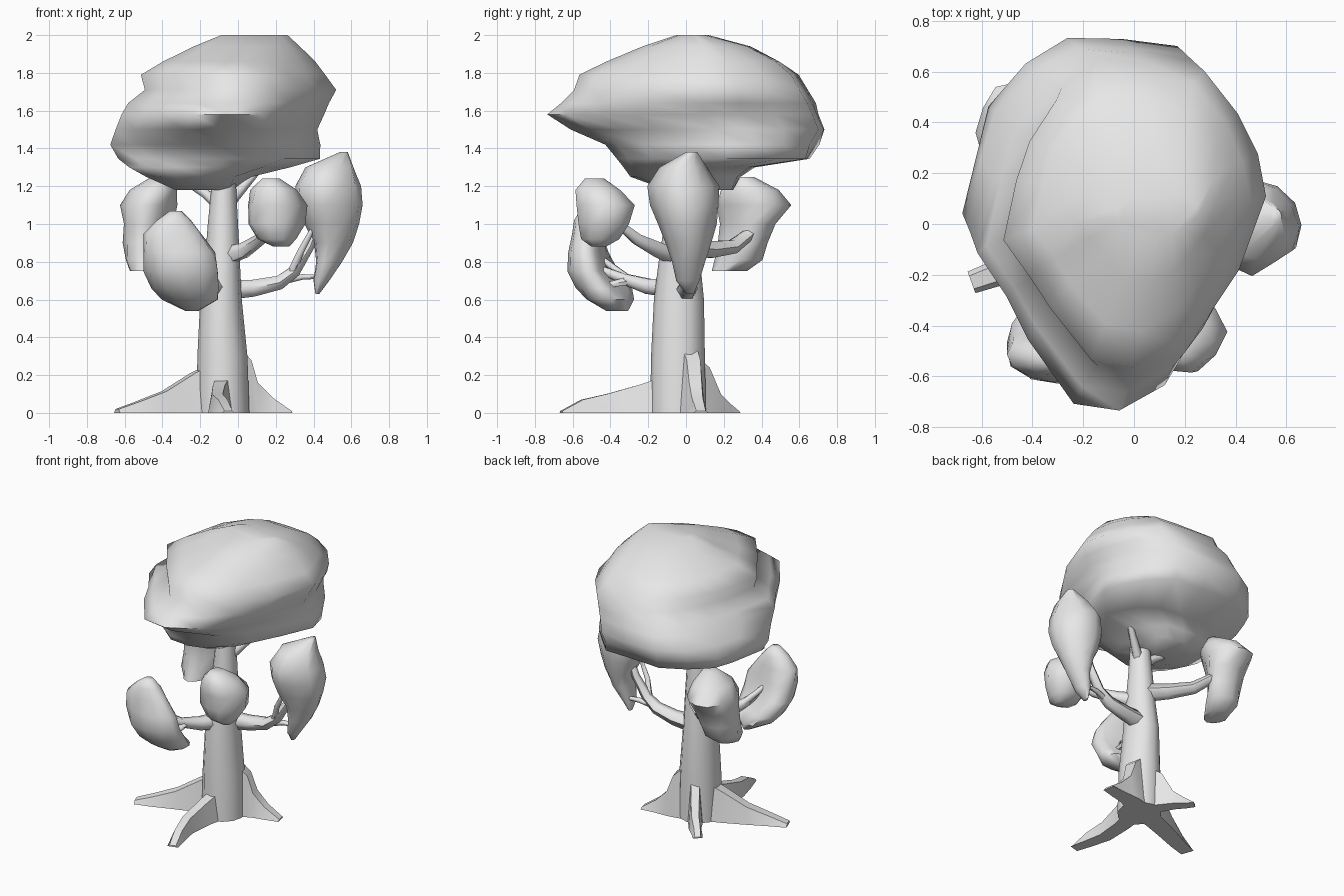
import bpy, bmesh, math, random
from mathutils import Vector

random.seed(4)
if "Cube" in bpy.data.objects:
    bpy.data.objects.remove(bpy.data.objects["Cube"])

GREY = (0.8, 0.8, 0.8, 1)
mat = bpy.data.materials.new("plain grey")
mat.use_nodes = True
mat.diffuse_color = GREY
mat.node_tree.nodes["Principled BSDF"].inputs["Base Color"].default_value = GREY
TRUNK = Vector((-0.08, -0.03))


def skin(name, rings, angle):
    """Join closed rings of points into one capped, smooth shaded mesh."""
    bm = bmesh.new()
    loops = [[bm.verts.new(p) for p in ring] for ring in rings]
    n = len(loops[0])
    for a, b in zip(loops, loops[1:]):
        for i in range(n):
            k = (i + 1) % n
            bm.faces.new((a[i], a[k], b[k], b[i]))
    bm.faces.new(loops[0])
    bm.faces.new(loops[-1])
    bmesh.ops.recalc_face_normals(bm, faces=bm.faces)
    mesh = bpy.data.meshes.new(name)
    bm.to_mesh(mesh)
    bm.free()
    mesh.materials.append(mat)
    obj = bpy.data.objects.new(name, mesh)
    bpy.context.collection.objects.link(obj)
    bpy.ops.object.select_all(action="DESELECT")
    obj.select_set(True)
    bpy.context.view_layer.objects.active = obj
    bpy.ops.object.shade_smooth_by_angle(angle=math.radians(angle))


def circle(n, wobble=0.0):
    out = []
    for i in range(n):
        a, r = math.tau * i / n, 1 + random.uniform(-wobble, wobble)
        out.append((r * math.cos(a), r * math.sin(a)))
    return out


def power(v, e):
    return math.copysign(abs(v) ** e, v)


def loft(name, outline, levels, dent=0.0, rough=0.0, boxy=0.0, angle=60):
    """Stretch an outline to each level (z, x min, x max, y min, y max).
    The lower side towards the trunk is hollowed by dent;
    boxy fills out the front right of the lower rings."""
    rings = []
    for j, (z, x0, x1, y0, y1) in enumerate(levels):
        t = j / (len(levels) - 1)
        mid = Vector(((x0 + x1) / 2, (y0 + y1) / 2))
        half = Vector(((x1 - x0) / 2, (y1 - y0) / 2))
        inward = (TRUNK - mid).normalized()
        hollow = dent * 1.6 * math.sin(math.pi * t) * (1 - t)
        fill = 1 - boxy * max(0, 1 - 2.2 * t)
        ring = []
        for u, v in outline:
            e = fill if u + v < 0 else 1
            k = 1 + random.uniform(-rough, rough)
            off = Vector((power(u, e) * half.x * k, power(v, e) * half.y * k))
            facing = max(0, off.normalized().dot(inward))
            off -= inward * facing ** 2 * hollow * off.length
            ring.append((mid.x + off.x, mid.y + off.y, z))
        rings.append(ring)
    skin(name, rings, angle)


def tube(name, path, r0, r1, sides=6):
    """Tapered branch along a path."""
    pts = [Vector(p) for p in path]
    rings = []
    for i, p in enumerate(pts):
        tangent = pts[min(i + 1, len(pts) - 1)] - pts[max(i - 1, 0)]
        q = tangent.to_track_quat("Z", "Y")
        r = r0 + (r1 - r0) * i / (len(pts) - 1)
        rings.append([p + q @ Vector((u * r, v * r, 0)) for u, v in circle(sides)])
    skin(name, rings, 60)


def root(name, path, width):
    """Wedge-shaped root along stations (x, y, height)."""
    rings = []
    for i, (x, y, h) in enumerate(path):
        a, b = path[max(i - 1, 0)], path[min(i + 1, len(path) - 1)]
        side = Vector((a[1] - b[1], b[0] - a[0], 0)).normalized()
        w = width * (1 - 0.4 * i / (len(path) - 1)) / 2
        base, top = Vector((x, y, 0)), Vector((x, y, h))
        rings.append([base - side * w, base + side * w,
                      top + side * w * 0.6, top - side * w * 0.6])
    skin(name, rings, 40)


# Trunk
loft("trunk", circle(12), [
    (0, -.22, .06, -.19, .105), (.3, -.215, .05, -.185, .1), (.6, -.2, .02, -.17, .095),
    (.8, -.175, .01, -.145, .075), (1.0, -.16, 0, -.115, .055), (1.4, -.12, -.02, -.08, .03)])

# Roots
root("front_root", [(-.08, -.12, .19), (-.1, -.24, .15), (-.11, -.42, .1),
                    (-.08, -.55, .07), (-.05, -.66, .01)], .12)
root("right_root", [(-.14, -.04, .26), (-.24, -.07, .21), (-.39, -.13, .115),
                    (-.53, -.19, .06), (-.64, -.23, .02)], .15)
root("left_root", [(0, .02, .34), (.06, .04, .28), (.1, .05, .16),
                   (.18, .06, .08), (.28, .08, .01)], .14)
root("back_root", [(-.1, .04, .3), (-.15, .11, .24), (-.19, .17, .1),
                   (-.24, .22, .05), (-.28, .27, .01)], .1)

# Branches and twigs
tube("left_branch", [(-.06, 0, .65), (.08, .01, .66), (.22, .01, .69), (.3, .01, .75),
                     (.38, .02, .88), (.46, .02, 1.08)], .06, .018)
tube("left_twig_low", [(.24, .01, .7), (.34, .03, .72), (.43, .04, .72)], .022, .012)
tube("left_twig_high", [(.28, .01, .73), (.33, -.04, .85), (.42, -.06, 1.02)], .025, .012)
tube("front_left_branch", [(-.07, -.05, .83), (.03, -.14, .86), (.12, -.26, .92),
                           (.18, -.38, 1.02)], .055, .02)
tube("front_right_branch", [(-.09, -.06, .66), (-.16, -.2, .67), (-.22, -.33, .71),
                            (-.29, -.5, .78)], .06, .018)
tube("front_right_twig_high", [(-.21, -.3, .7), (-.28, -.4, .78), (-.34, -.5, .86)], .025, .012)
tube("front_right_twig_low", [(-.2, -.3, .7), (-.2, -.4, .68), (-.22, -.46, .65)], .025, .012)
tube("back_branch", [(-.09, 0, .88), (-.18, .13, .865), (-.29, .25, .88), (-.38, .34, .95),
                     (-.46, .44, 1.07)], .06, .022)
tube("right_upper_branch", [(-.08, -.02, 1.08), (-.17, 0, 1.16), (-.3, .02, 1.24)], .035, .02)
tube("left_upper_branch", [(-.06, -.02, 1.1), (.02, .03, 1.19), (.1, .08, 1.28)], .035, .02)

# Crown, with a hump under the flat back rim
top_outline = [(-.24, .74), (0, .72), (.24, .69), (.4, .5), (.48, .3), (.52, .1), (.4, -.25),
               (.28, -.45), (.15, -.63), (-.05, -.74), (-.25, -.7), (-.45, -.45),
               (-.55, -.28), (-.67, -.1), (-.61, .2), (-.55, .4), (-.42, .62)]
loft("crown", [((x + .075) / .595, y / .74) for x, y in top_outline], [
    (1.18, -.33, 0, -.1, .25), (1.25, -.49, .07, -.29, .29), (1.3, -.58, .27, -.33, .36),
    (1.345, -.63, .43, -.36, .66), (1.42, -.67, .44, -.43, .7), (1.5, -.65, .42, -.6, .74),
    (1.58, -.61, .45, -.74, .71), (1.64, -.58, .48, -.67, .68), (1.71, -.5, .515, -.59, .64),
    (1.79, -.51, .46, -.56, .59), (1.86, -.4, .41, -.42, .5), (1.94, -.23, .33, -.23, .34),
    (2, -.09, .26, -.05, .12)], rough=.015, boxy=.35, angle=85)

# Hollow leaf clumps at the branch ends
loft("left_clump", circle(12, .05), [
    (.63, .41, .43, 0, .04), (.7, .39, .48, -.05, .07), (.8, .39, .55, -.07, .1),
    (.9, .36, .6, -.1, .13), (1, .3, .64, -.14, .15), (1.1, .27, .66, -.18, .17),
    (1.2, .29, .64, -.19, .16), (1.3, .36, .61, -.13, .1), (1.38, .54, .58, 0, .06)],
    dent=.42, rough=.05)
loft("front_left_clump", circle(10, .05), [
    (.88, .19, .27, -.5, -.42), (.92, .1, .31, -.56, -.34), (1, .05, .35, -.58, -.28),
    (1.1, .05, .36, -.59, -.26), (1.18, .07, .31, -.59, -.34), (1.24, .13, .22, -.54, -.43)],
    dent=.15, rough=.06)
loft("back_clump", circle(12, .05), [
    (.75, -.57, -.42, .14, .32), (.81, -.6, -.36, .14, .41), (.9, -.61, -.33, .16, .43),
    (1, -.61, -.32, .16, .48), (1.1, -.62, -.31, .16, .56), (1.18, -.57, -.32, .18, .49),
    (1.25, -.46, -.36, .27, .36)], dent=.5, rough=.05)
loft("front_right_clump", circle(12, .05), [
    (.54, -.28, -.21, -.42, -.31), (.6, -.4, -.1, -.53, -.23), (.66, -.47, -.09, -.58, -.23),
    (.75, -.51, -.09, -.63, -.31), (.85, -.51, -.12, -.62, -.38), (.95, -.5, -.19, -.6, -.43),
    (1.02, -.43, -.25, -.59, -.46), (1.07, -.36, -.3, -.56, -.5)], dent=.75, rough=.05)
